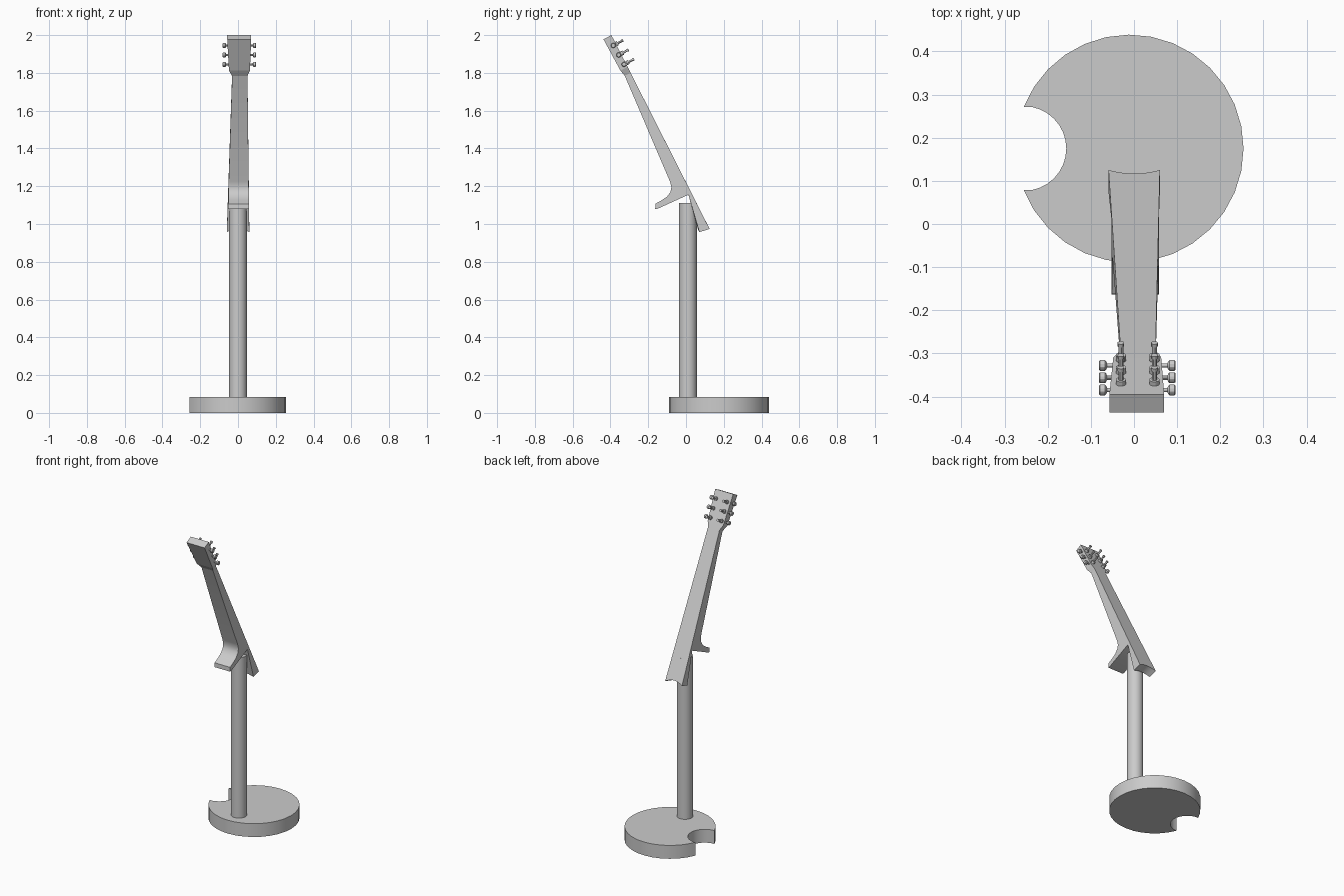
import bpy, bmesh, math
from mathutils import Vector

cube = bpy.data.objects.get("Cube")
if cube:
    bpy.data.objects.remove(cube)

grey = bpy.data.materials.new("plain grey")
grey.use_nodes = True
colour = (0.6, 0.6, 0.6, 1)
grey.diffuse_color = colour
grey.node_tree.nodes["Principled BSDF"].inputs["Base Color"].default_value = colour


def finish(name, bm, smooth=True):
    bmesh.ops.recalc_face_normals(bm, faces=bm.faces)
    mesh = bpy.data.meshes.new(name)
    bm.to_mesh(mesh)
    bm.free()
    mesh.materials.append(grey)
    ob = bpy.data.objects.new(name, mesh)
    bpy.context.collection.objects.link(ob)
    if smooth:
        bpy.ops.object.select_all(action='DESELECT')
        ob.select_set(True)
        bpy.context.view_layer.objects.active = ob
        bpy.ops.object.shade_smooth_by_angle(angle=math.radians(30))
    return ob


def loft(name, rings, smooth=True):
    """Skin a row of equal-length point rings and cap both ends."""
    bm = bmesh.new()
    rows = [[bm.verts.new(p) for p in ring] for ring in rings]
    n = len(rows[0])
    for a, b in zip(rows, rows[1:]):
        for i in range(n):
            j = (i + 1) % n
            bm.faces.new((a[i], a[j], b[j], b[i]))
    bm.faces.new(rows[0])
    bm.faces.new(rows[-1])
    return finish(name, bm, smooth)


def turned(name, start, axis, stations, sides=12):
    """Turned part: stations are (distance, radius) along the axis."""
    axis = Vector(axis).normalized()
    u = axis.orthogonal().normalized()
    v = axis.cross(u)
    rings = []
    for d, r in stations:
        c = Vector(start) + axis * d
        rings.append([c + (u * math.cos(a) + v * math.sin(a)) * r
                      for a in (2 * math.pi * i / sides for i in range(sides))])
    return loft(name, rings)


# Round base with a circular bite on its right side
cx, cy, R, bx, br = -0.01, 0.175, 0.264, -0.255, 0.098
open_angle = math.radians(158.5)
outline = []
for i in range(29):
    a = -open_angle + 2 * open_angle * i / 28
    outline.append((cx + R * math.cos(a), cy + R * math.sin(a)))
for i in range(1, 16):
    a = math.pi / 2 - math.pi * i / 16
    outline.append((bx + br * math.cos(a), cy + br * math.sin(a)))
loft("base", [[(x, y, z) for x, y in outline] for z in (0, 0.085)])

# Upright pole
turned("pole", (0, 0.01, 0.08), (0, 0, 1), [(0, 0.047), (1.03, 0.047)], 32)

# Neck with heel: side profile swept across, end hollowed slightly
along = Vector((-0.447, 0.894))
foot = Vector((0.125, 0.974))
profile = [(0.125, 0.974), (-0.293, 1.80), (-0.324, 1.784), (-0.085, 1.225),
           (-0.077, 1.195), (-0.082, 1.17), (-0.1, 1.145), (-0.125, 1.128),
           (-0.162, 1.107), (-0.163, 1.08), (-0.152, 1.08), (0.013, 1.155),
           (0.071, 0.957)]
columns = []
for c in range(9):
    f = c / 8
    ring = []
    for i, p in enumerate(profile):
        p = Vector(p)
        s = (p - foot).dot(along) / 0.925
        x = (1 - f) * (-0.059 + 0.028 * s) + f * (0.06 - 0.01 * s)
        if i in (0, len(profile) - 1):
            p = p + along * 0.018 * 4 * f * (1 - f)
        ring.append((x, p.x, p.y))
    columns.append(ring)
loft("neck", columns)

# Headstock: nut, shoulder and top sections
sections = [((-0.293, 1.80), (-0.324, 1.784), -0.031, 0.05),
            ((-0.309, 1.832), (-0.347, 1.812), -0.048, 0.063),
            ((-0.395, 2.0), (-0.437, 1.978), -0.057, 0.07)]
loft("headstock", [[(xl, *fr), (xr, *fr), (xr, *bk), (xl, *bk)]
                   for fr, bk, xl, xr in sections], False)

# Tuners: string post on the face and knob at the side
normal = (0, 0.88, 0.47)
for row in range(3):
    t = row / 2
    y, z = -0.328 - 0.057 * t, 1.845 + 0.1 * t
    for side, label in ((-1, "right"), (1, "left")):
        x = 0.0085 + side * 0.039
        turned(f"{label}_post_{row + 1}", (x, y + 0.012, z + 0.006), normal,
               [(0, 0.012), (0.014, 0.012), (0.014, 0.006), (0.038, 0.006),
                (0.038, 0.008), (0.046, 0.008)])
        turned(f"{label}_knob_{row + 1}", (0.0075 + side * 0.052, y, z), (side, 0, 0),
               [(0, 0.005), (0.018, 0.005), (0.02, 0.01), (0.023, 0.013),
                (0.034, 0.013), (0.037, 0.01)])
